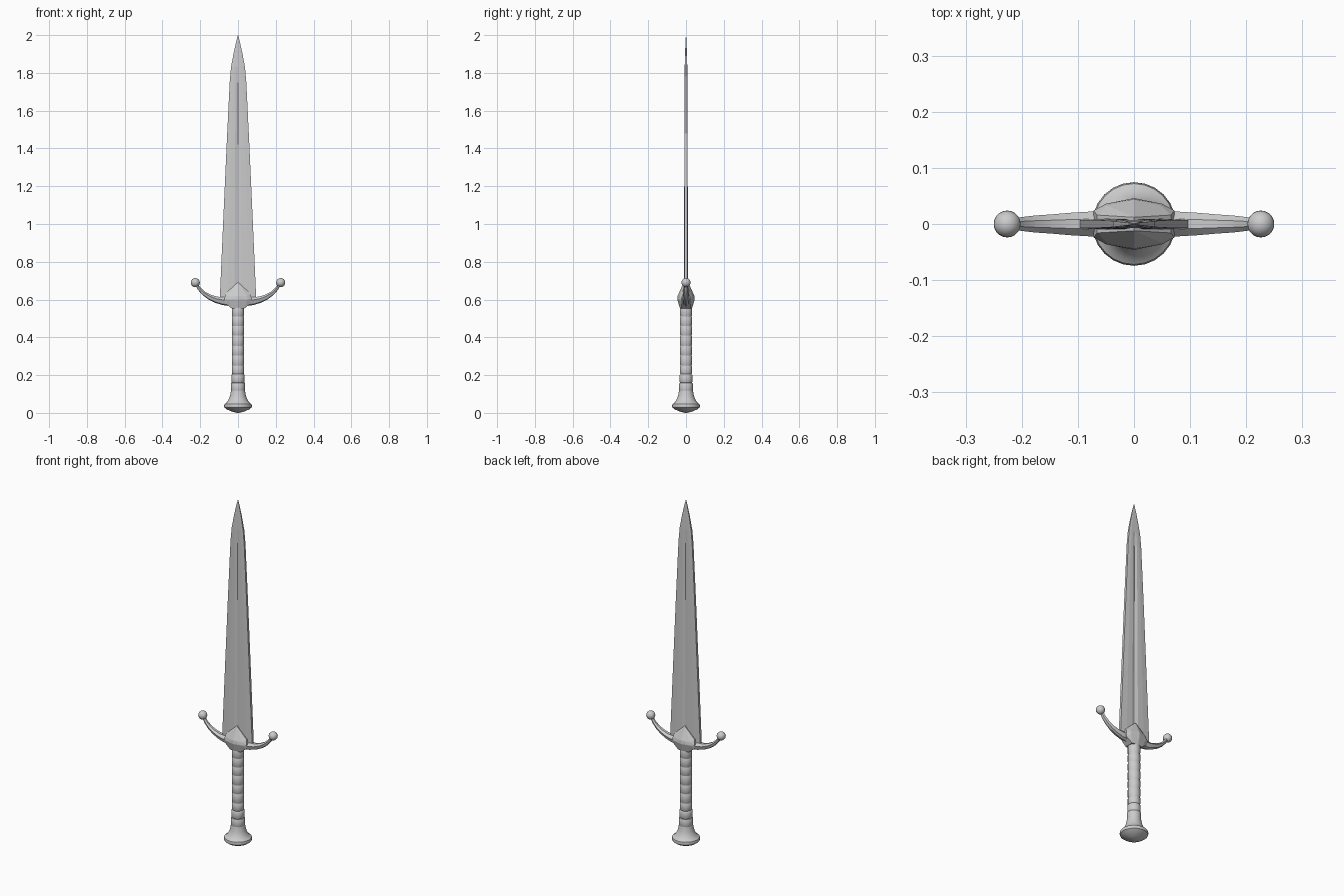
import bpy, bmesh, math
from mathutils import Vector

if "Cube" in bpy.data.objects:
    bpy.data.objects.remove(bpy.data.objects["Cube"])


def finish(name, bm, smooth=None):
    bmesh.ops.recalc_face_normals(bm, faces=bm.faces)
    mesh = bpy.data.meshes.new(name)
    bm.to_mesh(mesh)
    bm.free()
    ob = bpy.data.objects.new(name, mesh)
    bpy.context.collection.objects.link(ob)
    if smooth:
        bpy.ops.object.select_all(action='DESELECT')
        ob.select_set(True)
        bpy.context.view_layer.objects.active = ob
        bpy.ops.object.shade_smooth_by_angle(angle=math.radians(smooth))
    return ob


def loft(name, rings, smooth=None):
    bm = bmesh.new()
    loops = [[bm.verts.new(p) for p in ring] for ring in rings]
    n = len(loops[0])
    for a, b in zip(loops, loops[1:]):
        for i in range(n):
            j = (i + 1) % n
            bm.faces.new((a[i], a[j], b[j], b[i]))
    bm.faces.new(loops[0])
    bm.faces.new(loops[-1])
    return finish(name, bm, smooth)


def lathe(name, profile, sides, smooth):
    return loft(name, [[(r * math.cos(2 * math.pi * i / sides),
                         r * math.sin(2 * math.pi * i / sides), z)
                        for i in range(sides)] for r, z in profile], smooth)


# Blade: slab with thin edges and a central fuller on both faces
def blade_ring(z, w, t, f, depth):
    half = [(-w, -t * 0.75), (-w * 0.6, -t), (-f, -t), (0, -t + depth),
            (f, -t), (w * 0.6, -t), (w, -t * 0.75)]
    return [(x, y, z) for x, y in half] + [(-x, -y, z) for x, y in half]


loft("blade", [blade_ring(*s) for s in (
    (0.59, 0.097, 0.010, 0.018, 0.005), (1.00, 0.079, 0.0095, 0.017, 0.005),
    (1.42, 0.060, 0.009, 0.015, 0.005), (1.75, 0.044, 0.008, 0.013, 0.004),
    (1.83, 0.037, 0.007, 0.012, 0.0), (1.90, 0.024, 0.005, 0.008, 0.0),
    (1.96, 0.011, 0.003, 0.004, 0.0), (2.00, 0.0006, 0.0005, 0.0002, 0.0))])

# Guard centre: faceted block with a pointed langet on each face
bm = bmesh.new()
for sx in (-1, 1):
    for sy in (-1, 1):
        for x, y, z in ((0.034, 0.026, 0.553), (0.068, 0.022, 0.58),
                        (0.072, 0.024, 0.605), (0.05, 0.036, 0.60),
                        (0.066, 0.016, 0.632), (0.048, 0.033, 0.618)):
            bm.verts.new((sx * x, sy * y, z))
for sy in (-1, 1):
    for y, z in ((0.032, 0.553), (0.046, 0.60), (0.044, 0.62), (0.012, 0.692)):
        bm.verts.new((0, sy * y, z))
bmesh.ops.convex_hull(bm, input=bm.verts)
finish("guard_block", bm)

# Guard arms: up-curving tapered quillons with ball ends
path = [(0.04, 0.590, 0.025, 0.025), (0.08, 0.592, 0.022, 0.021),
        (0.115, 0.599, 0.020, 0.017), (0.15, 0.613, 0.017, 0.014),
        (0.18, 0.632, 0.015, 0.011), (0.205, 0.657, 0.012, 0.009),
        (0.222, 0.685, 0.010, 0.007)]
for side, label in ((-1, "left"), (1, "right")):
    rings = []
    for i, (x, z, ry, rn) in enumerate(path):
        a, b = path[max(i - 1, 0)], path[min(i + 1, len(path) - 1)]
        t = Vector((b[0] - a[0], b[1] - a[1])).normalized()
        section = [(1, 0.3), (0.4, 1), (-0.4, 1), (-1, 0.3), (-0.65, -0.75),
                   (0, -1), (0.65, -0.75)]
        rings.append([(side * (x - t.y * n * rn), u * ry, z + t.x * n * rn)
                      for u, n in section])
    loft("guard_arm_" + label, rings, 25)
    bm = bmesh.new()
    bmesh.ops.create_uvsphere(bm, u_segments=20, v_segments=12, radius=0.024)
    bmesh.ops.translate(bm, verts=bm.verts, vec=(side * 0.226, 0, 0.69))
    finish("guard_ball_" + label, bm, 60)

# Grip: wrapped bands separated by narrow grooves
profile = []
bands = [0.11, 0.16, 0.205, 0.25, 0.305, 0.355, 0.41, 0.46, 0.51, 0.565]
for lo, hi in zip(bands, bands[1:]):
    r = 0.033 + max(0, 0.2 - lo) * 0.05
    profile += [(r - 0.003, lo), (r, lo + 0.006),
                (r, hi - 0.006), (r - 0.003, hi - 0.001)]
lathe("grip", profile, 14, 35)

# Pommel: flared bell with a domed underside
lathe("pommel", [(0.004, 0.0), (0.03, 0.006), (0.058, 0.018), (0.072, 0.028),
                 (0.0745, 0.036), (0.072, 0.046), (0.062, 0.053), (0.05, 0.07),
                 (0.042, 0.09), (0.037, 0.118), (0.03, 0.12)], 24, 35)
